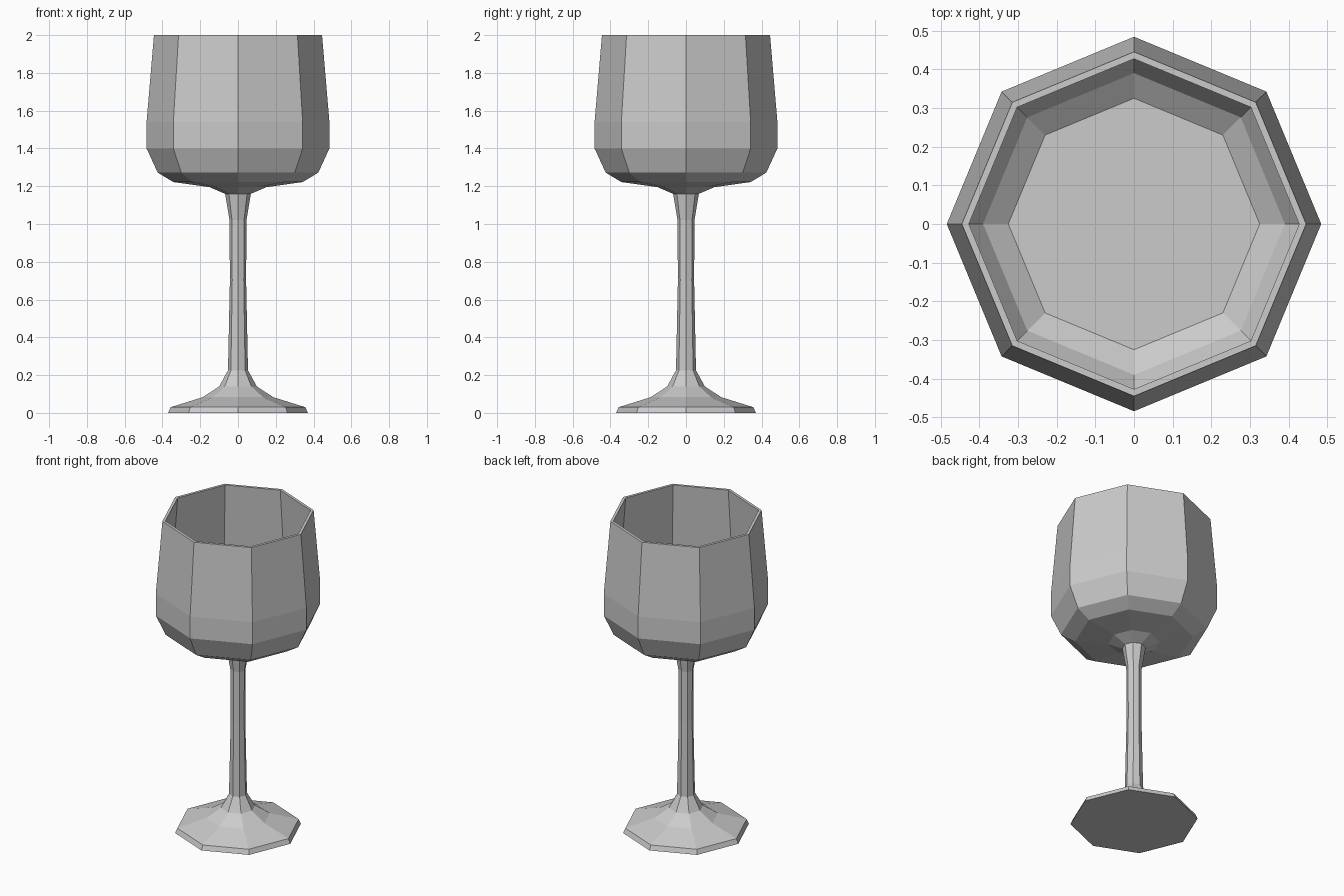
import bpy, bmesh, math

if "Cube" in bpy.data.objects:
    bpy.data.objects.remove(bpy.data.objects["Cube"])

SIDES = 8


def lathe(name, profile):
    """Revolve a (radius, height) profile into flat facets; radius 0 closes to a point."""
    bm = bmesh.new()
    rings = []
    for r, z in profile:
        count = SIDES if r > 0 else 1
        rings.append([bm.verts.new((r * math.cos(math.tau * i / SIDES),
                                    r * math.sin(math.tau * i / SIDES), z))
                      for i in range(count)])
    for a, b in zip(rings, rings[1:]):
        for i in range(SIDES):
            j = (i + 1) % SIDES
            corners = [a[i % len(a)], a[j % len(a)], b[j % len(b)], b[i % len(b)]]
            bm.faces.new(list(dict.fromkeys(corners)))
    bmesh.ops.recalc_face_normals(bm, faces=bm.faces)
    mesh = bpy.data.meshes.new(name)
    bm.to_mesh(mesh)
    bm.free()
    obj = bpy.data.objects.new(name, mesh)
    bpy.context.collection.objects.link(obj)
    return obj


# Foot and slender stem, then the bowl's outside, rim and hollow inside
foot_and_stem = [(0, 0), (0.37, 0), (0.357, 0.03), (0.187, 0.083), (0.10, 0.14),
                 (0.053, 0.225), (0.043, 0.70), (0.045, 1.02), (0.068, 1.16)]
bowl_outside = [(0.15, 1.195), (0.342, 1.222), (0.425, 1.272),
                (0.484, 1.40), (0.484, 1.54), (0.445, 2.0)]
bowl_inside = [(0.427, 2.0), (0.465, 1.54), (0.465, 1.405),
               (0.39, 1.285), (0.325, 1.24), (0, 1.24)]

lathe("wine_glass", foot_and_stem + bowl_outside + bowl_inside)
